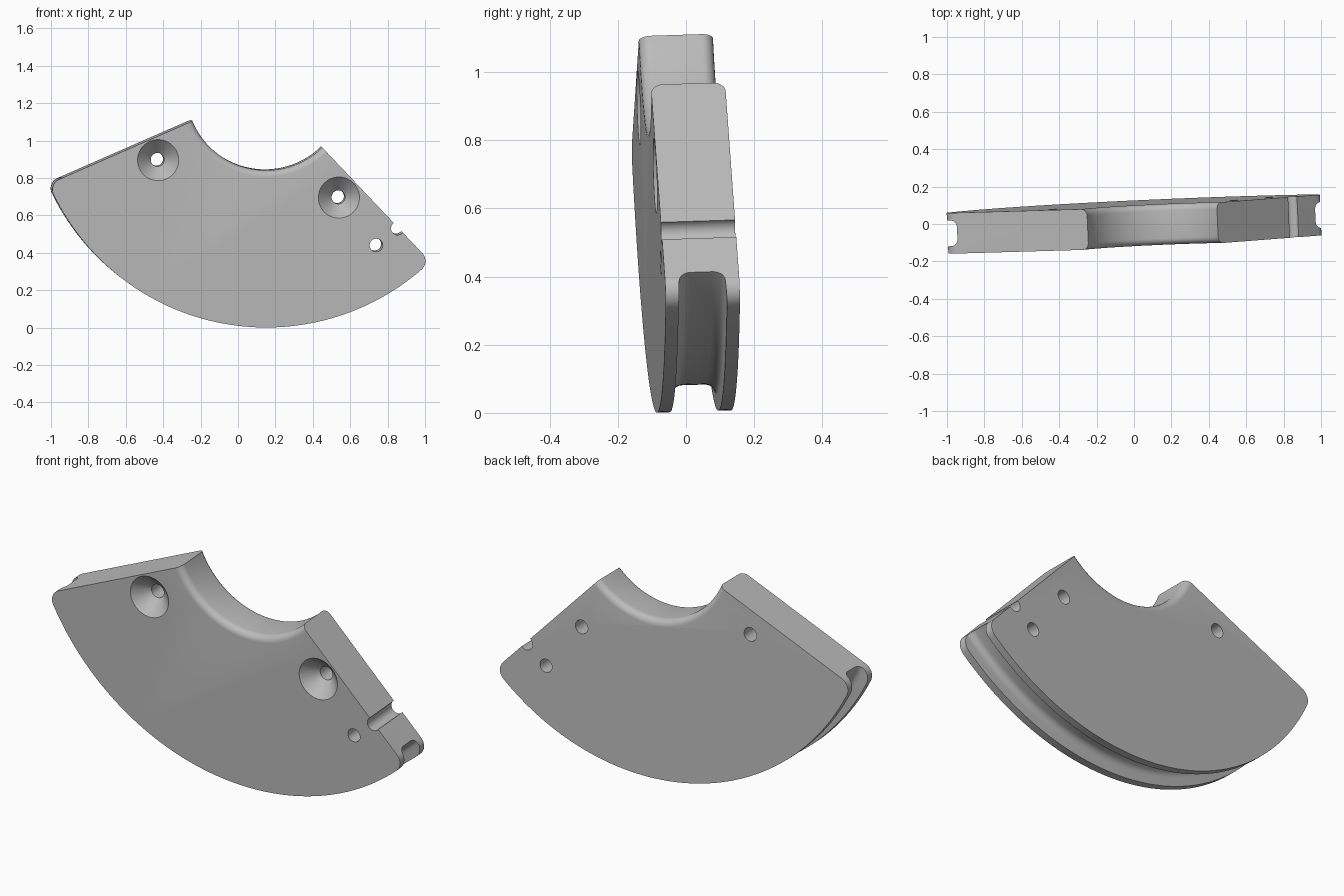
import bpy, bmesh
from math import sin, cos, asin, radians, pi
from mathutils import Matrix

if "Cube" in bpy.data.objects:
    bpy.data.objects.remove(bpy.data.objects["Cube"])

OUTER, BORE, HALF, CORNER = 1.268, 0.428, 0.109, 0.06
LEFT, RIGHT = radians(203.2), radians(313.8)

grey = bpy.data.materials.new("plain grey")
grey.use_nodes = True
grey.diffuse_color = (0.5, 0.5, 0.5, 1)
grey.node_tree.nodes["Principled BSDF"].inputs["Base Color"].default_value = (0.5, 0.5, 0.5, 1)


def make(name, bm):
    bmesh.ops.recalc_face_normals(bm, faces=bm.faces)
    mesh = bpy.data.meshes.new(name)
    bm.to_mesh(mesh)
    bm.free()
    mesh.materials.append(grey)
    obj = bpy.data.objects.new(name, mesh)
    bpy.context.collection.objects.link(obj)
    return obj


def arc(cx, cz, r, a, b, steps):
    return [(cx + r * cos(a + (b - a) * i / steps), cz + r * sin(a + (b - a) * i / steps))
            for i in range(steps + 1)]


def lathe(name, profile, x=0, z=0, steps=48, closed=False):
    """Turn (radius, y) points around the y axis; a closed profile makes a ring."""
    bm = bmesh.new()
    rings = [[bm.verts.new((x + r * cos(2 * pi * i / steps), y, z + r * sin(2 * pi * i / steps)))
              for i in range(steps)] for r, y in profile]
    pairs = list(zip(rings, rings[1:]))
    if closed:
        pairs.append((rings[-1], rings[0]))
    else:
        bm.faces.new(rings[0])
        bm.faces.new(rings[-1])
    for a, b in pairs:
        for i in range(steps):
            j = (i + 1) % steps
            bm.faces.new((a[i], a[j], b[j], b[i]))
    return make(name, bm)


# Sector plate: two radial edges, rounded outer corners, wide outer arc
swing = asin(CORNER / (OUTER - CORNER))
la, ra = LEFT + swing, RIGHT - swing
reach = OUTER - CORNER
outline = [(0, 0.01)]
outline += arc(reach * cos(la), reach * sin(la), CORNER, LEFT - pi / 2, la, 10)
outline += arc(0, 0, OUTER, la, ra, 80)[1:-1]
outline += arc(reach * cos(ra), reach * sin(ra), CORNER, ra, RIGHT + pi / 2, 10)
bm = bmesh.new()
front = bm.faces.new([bm.verts.new((x, -HALF, z)) for x, z in outline])
sweep = bmesh.ops.extrude_face_region(bm, geom=[front])
bmesh.ops.translate(bm, vec=(0, 2 * HALF, 0),
                    verts=[v for v in sweep["geom"] if isinstance(v, bmesh.types.BMVert)])
plate = make("sector_plate", bm)

# Bore cutter, flared at both ends to round over the inner rim
R = 0.035
flare = [(BORE + R - R * cos(t * pi / 12), HALF - R + R * sin(t * pi / 12)) for t in range(7)]
flare.append((BORE + R, HALF + 0.1))
bore = [(r, -y) for r, y in reversed(flare)] + flare
cutters = [lathe("bore_cutter", bore, steps=128)]

# Rim groove cutter with filleted floor
floor, fil = 1.19, 0.035
side = [(OUTER + 0.1, 0.073), (OUTER, 0.071)]
side += [(floor + fil - fil * sin(t * pi / 12), 0.033 + fil * cos(t * pi / 12)) for t in range(7)]
groove = side + [(r, -y) for r, y in reversed(side)]
cutters.append(lathe("groove_cutter", groove, steps=240, closed=True))

# Countersunk screw holes, sunk from the front
for x, z in ((-0.58, -0.373), (0.388, -0.573)):
    cone = [(0.12, -HALF - 0.01), (0.036, -HALF + 0.074), (0.036, HALF + 0.1)]
    cutters.append(lathe("countersink_cutter", cone, x, z))

# Plain through hole and the notch on the right edge
for x, z in ((0.588, -0.828), (0.702, -0.738)):
    cutters.append(lathe("hole_cutter", [(0.035, -0.3), (0.035, 0.3)], x, z))

bpy.context.view_layer.objects.active = plate
plate.select_set(True)
for cutter in cutters:
    cutter.hide_render = True
    mod = plate.modifiers.new("cut", "BOOLEAN")
    mod.operation = "DIFFERENCE"
    mod.solver = "EXACT"
    mod.object = cutter
    bpy.ops.object.modifier_apply(modifier=mod.name)
    bpy.data.objects.remove(cutter)
bpy.ops.object.shade_smooth_by_angle(angle=radians(30))

# Slight lean of the whole plate
plate.matrix_world = (Matrix.Translation((0.148, -0.017, 1.2715))
                      @ Matrix.Rotation(0.043, 4, "Z") @ Matrix.Rotation(0.032, 4, "X"))
